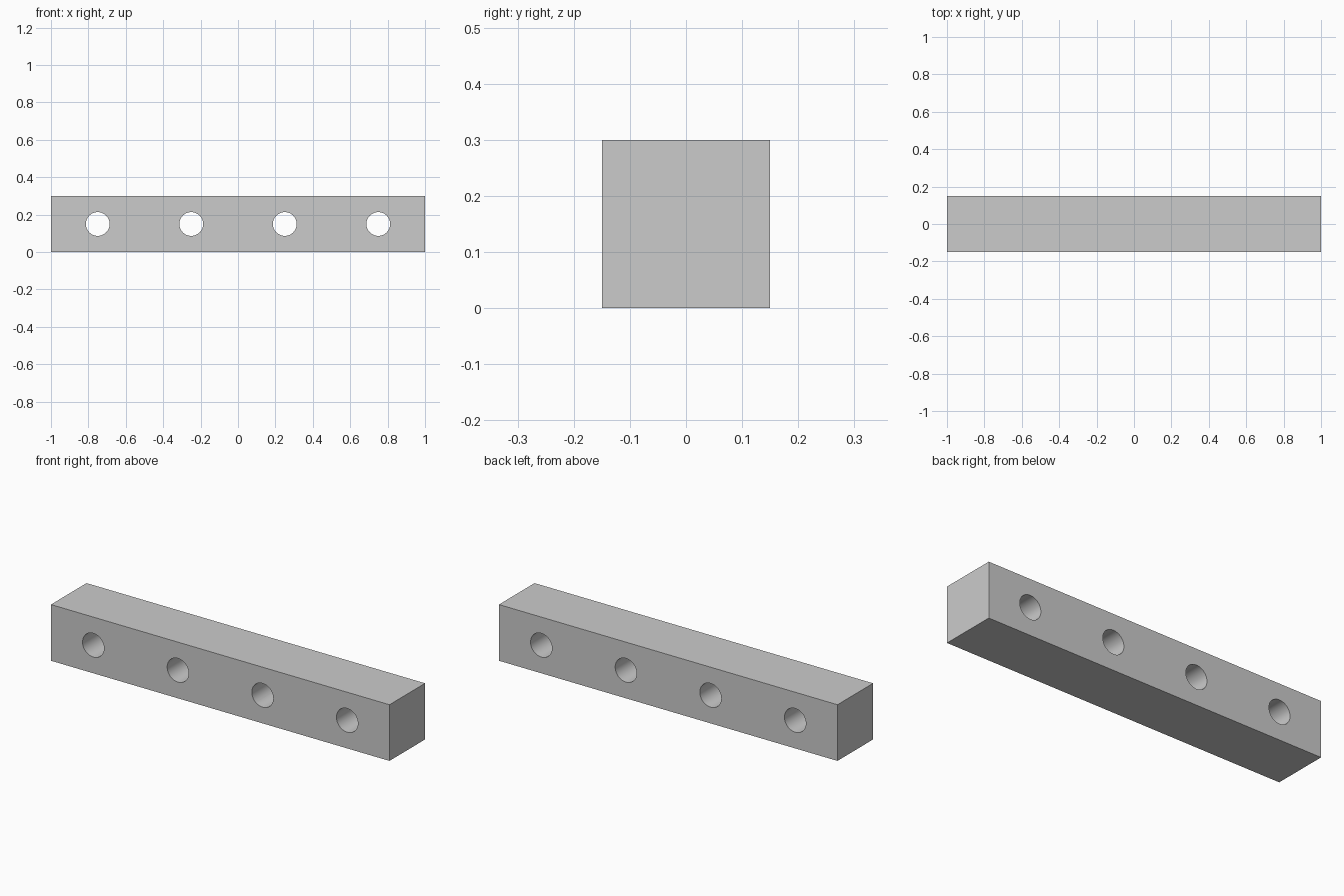
import bpy
import math

if "Cube" in bpy.data.objects:
    bpy.data.objects.remove(bpy.data.objects["Cube"])

LENGTH, SIDE = 2.0, 0.3
HOLE_RADIUS = 0.0635
HOLE_X = [-0.75, -0.25, 0.25, 0.75]

# Square beam standing on the ground
bpy.ops.mesh.primitive_cube_add(size=1, location=(0, 0, SIDE / 2))
beam = bpy.context.object
beam.name = "beam"
beam.scale = (LENGTH, SIDE, SIDE)
bpy.ops.object.transform_apply(location=True, rotation=True, scale=True)

# Round holes through the beam from front to back
for x in HOLE_X:
    bpy.ops.mesh.primitive_cylinder_add(
        vertices=48, radius=HOLE_RADIUS, depth=SIDE * 2,
        location=(x, 0, SIDE / 2), rotation=(math.pi / 2, 0, 0))
    cutter = bpy.context.object
    cutter.name = "hole_cutter"
    cutter.hide_render = True

    cut = beam.modifiers.new("hole", 'BOOLEAN')
    cut.operation = 'DIFFERENCE'
    cut.solver = 'EXACT'
    cut.object = cutter
    bpy.context.view_layer.objects.active = beam
    bpy.ops.object.modifier_apply(modifier=cut.name)
    bpy.data.objects.remove(cutter, do_unlink=True)

# Smooth hole walls, sharp beam edges
beam.select_set(True)
bpy.context.view_layer.objects.active = beam
bpy.ops.object.shade_smooth_by_angle(angle=math.radians(30))
